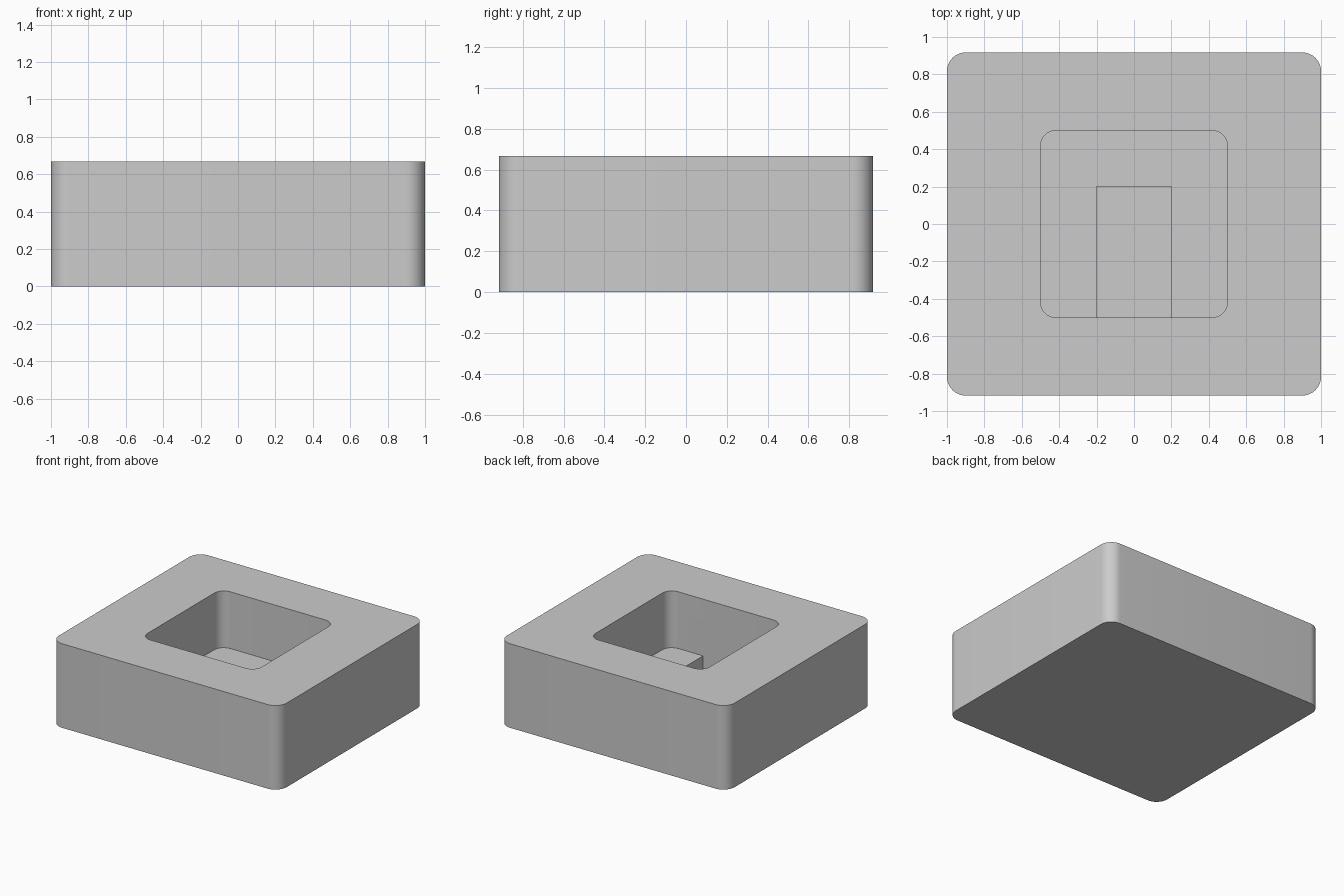
import bpy
import bmesh
from mathutils import Matrix

default = bpy.data.objects.get("Cube")
if default:
    bpy.data.objects.remove(default, do_unlink=True)

grey = bpy.data.materials.new("light_grey")
grey.use_nodes = True
colour = (0.6, 0.6, 0.6, 1.0)
grey.diffuse_color = colour
grey.node_tree.nodes["Principled BSDF"].inputs["Base Color"].default_value = colour


def rounded_box(name, x, y, z, radius=0.0):
    """Box spanning the given ranges, with its upright edges rounded."""
    bm = bmesh.new()
    spans = (x, y, z)
    size = [b - a for a, b in spans]
    centre = [(a + b) / 2 for a, b in spans]
    bmesh.ops.create_cube(bm, size=1.0,
                          matrix=Matrix.Translation(centre) @ Matrix.Diagonal((*size, 1.0)))
    if radius:
        upright = [e for e in bm.edges
                   if abs(e.verts[0].co.z - e.verts[1].co.z) > 0.01]
        bmesh.ops.bevel(bm, geom=upright, offset=radius, segments=12,
                        profile=0.5, affect='EDGES')
    mesh = bpy.data.meshes.new(name)
    bm.to_mesh(mesh)
    bm.free()
    mesh.materials.append(grey)
    obj = bpy.data.objects.new(name, mesh)
    bpy.context.collection.objects.link(obj)
    return obj


def cut(target, cutter):
    """Subtract the cutter from the target and discard it."""
    bpy.context.view_layer.objects.active = target
    mod = target.modifiers.new("cut", 'BOOLEAN')
    mod.operation = 'DIFFERENCE'
    mod.solver = 'EXACT'
    mod.object = cutter
    bpy.ops.object.modifier_apply(modifier=mod.name)
    bpy.data.objects.remove(cutter, do_unlink=True)


POCKET_FLOOR = 0.217
SLOT_FLOOR = 0.067

# Solid block with rounded upright corners
block = rounded_box("block", (-1, 1), (-0.917, 0.917), (0, 0.667), 0.1)

# Square pocket open at the top
cut(block, rounded_box("pocket_cutter", (-0.5, 0.5), (-0.5, 0.5),
                       (POCKET_FLOOR, 0.9), 0.083))

# Deeper slot in the pocket floor, running to the front pocket wall
cut(block, rounded_box("slot_cutter", (-0.2, 0.2), (-0.5, 0.2),
                       (SLOT_FLOOR, POCKET_FLOOR + 0.1)))

# Smooth the rounded corners, keep the rims sharp
bpy.ops.object.select_all(action='DESELECT')
block.select_set(True)
bpy.context.view_layer.objects.active = block
bpy.ops.object.shade_smooth_by_angle(angle=0.6)
